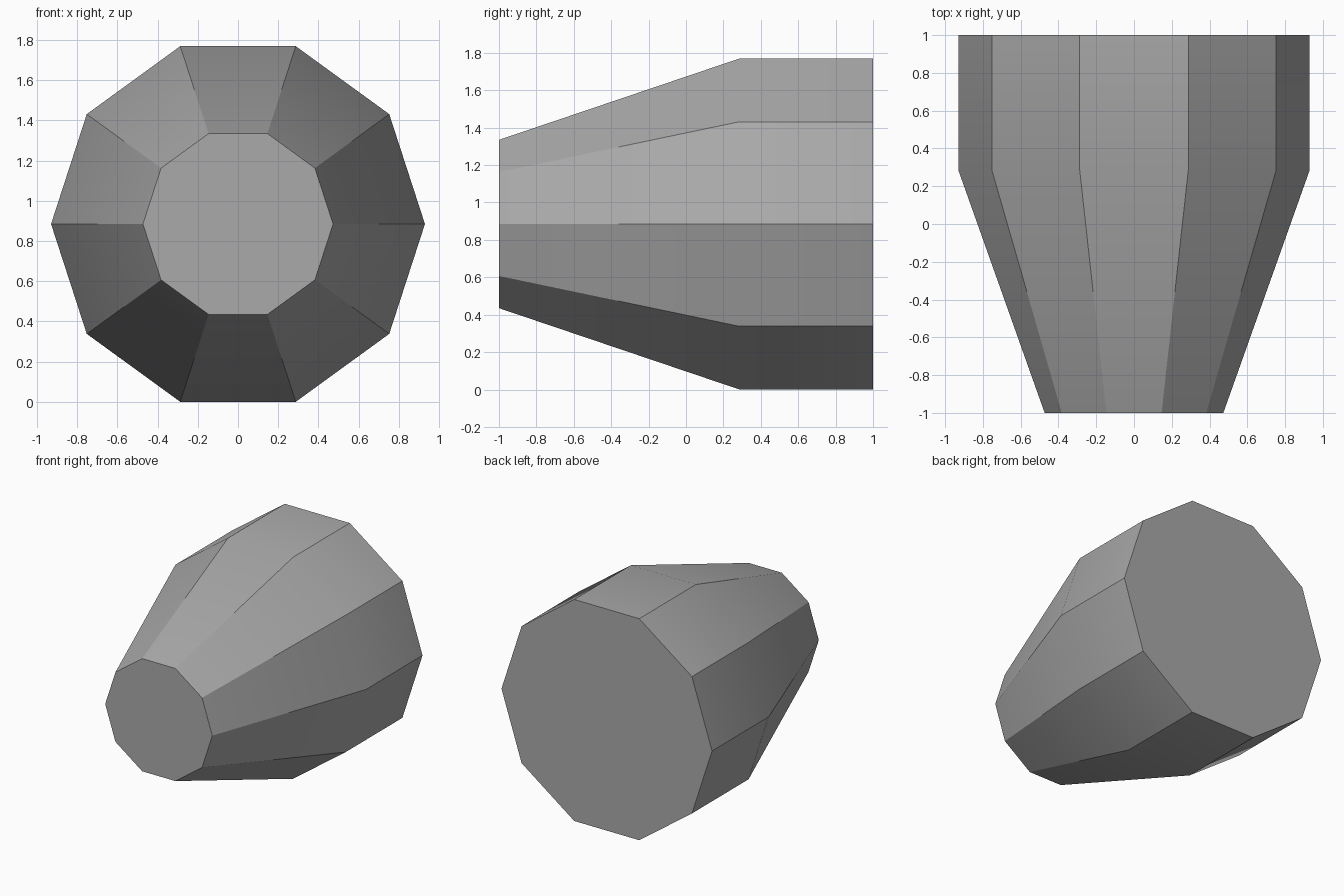
import bpy, bmesh
from math import cos, sin, tau, radians

SIDES = 10
CENTRE_Z = 0.885
PROFILE = [(-1.0, 0.473), (0.285, 0.93), (1.0, 0.93)]  # (y, radius)

if "Cube" in bpy.data.objects:
    bpy.data.objects.remove(bpy.data.objects["Cube"])

# Plain grey material
grey = bpy.data.materials.new("grey")
grey.use_nodes = True
grey.diffuse_color = (0.4, 0.4, 0.4, 1)
for node in grey.node_tree.nodes:
    if node.type == 'BSDF_PRINCIPLED':
        node.inputs["Base Color"].default_value = grey.diffuse_color

# Tapered ten-sided body: one ring per profile point, joined by quads
bm = bmesh.new()
rings = [[bm.verts.new((r * cos(tau * i / SIDES), y, CENTRE_Z + r * sin(tau * i / SIDES)))
          for i in range(SIDES)] for y, r in PROFILE]
for a, b in zip(rings, rings[1:]):
    for i in range(SIDES):
        j = (i + 1) % SIDES
        bm.faces.new((a[i], a[j], b[j], b[i]))

# Flat front and back caps
bm.faces.new(rings[0])
bm.faces.new(rings[-1])
bmesh.ops.recalc_face_normals(bm, faces=bm.faces[:])

mesh = bpy.data.meshes.new("tapered_body")
bm.to_mesh(mesh)
bm.free()
mesh.materials.append(grey)
body = bpy.data.objects.new("tapered_body", mesh)
bpy.context.collection.objects.link(body)

# Soft shoulder ring, crisp lengthwise edges
bpy.ops.object.select_all(action='DESELECT')
body.select_set(True)
bpy.context.view_layer.objects.active = body
bpy.ops.object.shade_smooth_by_angle(angle=radians(30))
